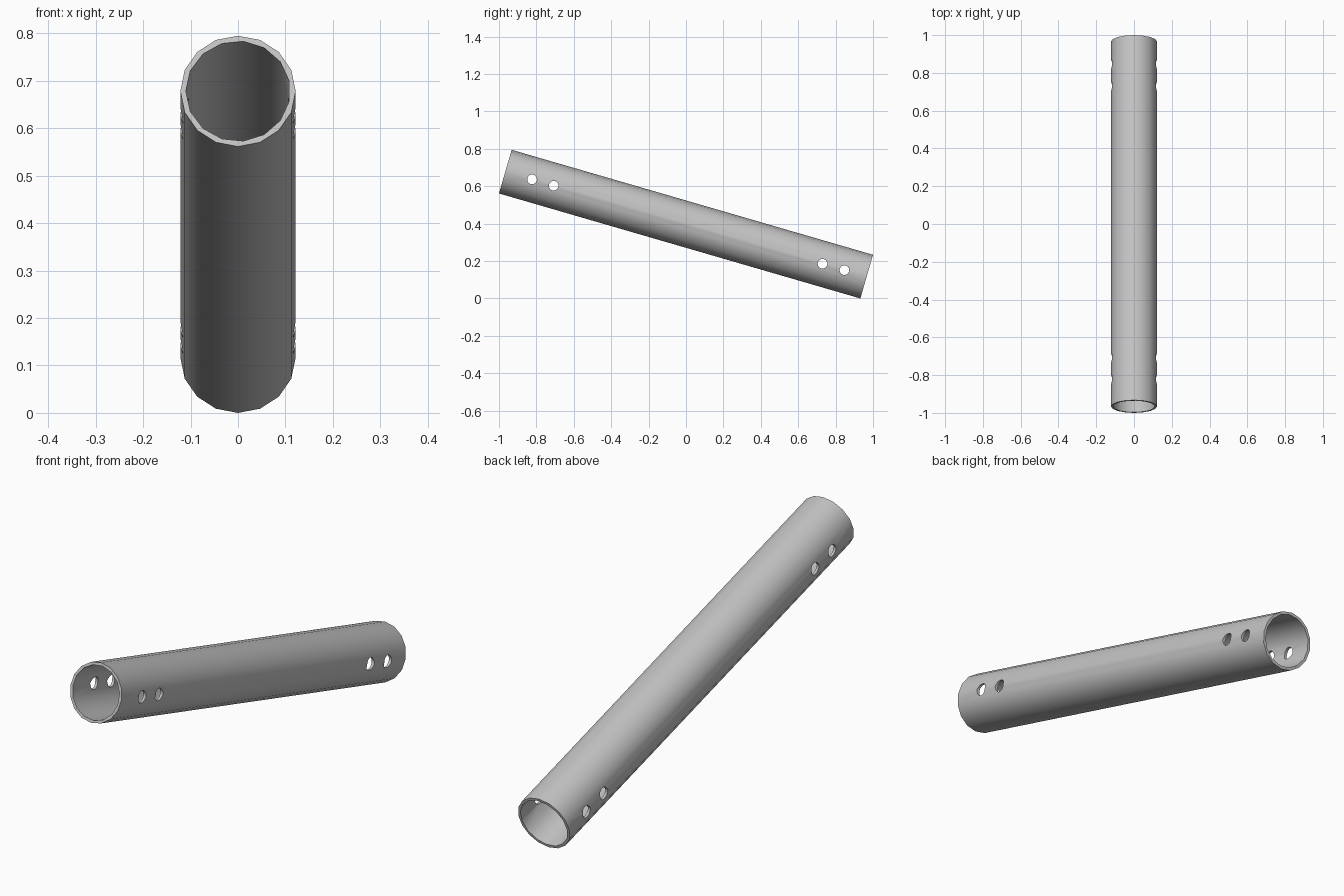
import bpy
import bmesh
from math import pi, radians
from mathutils import Matrix

if "Cube" in bpy.data.objects:
    bpy.data.objects.remove(bpy.data.objects["Cube"], do_unlink=True)

LENGTH, OUTER, INNER, HOLE = 2.012, 0.1215, 0.11, 0.026
TILT = radians(16.2)
HOLE_POSITIONS = (-0.857, -0.737, 0.76, 0.882)   # along the tube axis

steel = bpy.data.materials.new("light grey metal")
steel.use_nodes = True
GREY = (0.55, 0.55, 0.55, 1)
steel.diffuse_color = GREY
steel.node_tree.nodes["Principled BSDF"].inputs["Base Color"].default_value = GREY


def cylinder(name, sides, radius, depth, matrix):
    bm = bmesh.new()
    bmesh.ops.create_cone(bm, cap_ends=True, segments=sides, radius1=radius,
                          radius2=radius, depth=depth, matrix=matrix)
    mesh = bpy.data.meshes.new(name)
    bm.to_mesh(mesh)
    bm.free()
    mesh.materials.append(steel)
    obj = bpy.data.objects.new(name, mesh)
    bpy.context.collection.objects.link(obj)
    return obj


# Tube body, built along local z
tube = cylinder("tube", 16, OUTER, LENGTH, Matrix())

# Bore and cross-drilled bolt holes
cutters = [cylinder("bore_cutter", 15, INNER, LENGTH + 0.2, Matrix.Rotation(pi / 2, 4, "Z"))]
for s in HOLE_POSITIONS:
    place = Matrix.Translation((0, 0, s)) @ Matrix.Rotation(pi / 2, 4, "Y")
    cutters.append(cylinder("bolt_hole_cutter", 16, HOLE, 0.4, place))

for cutter in cutters:
    cutter.hide_render = True
    cut = tube.modifiers.new(cutter.name, "BOOLEAN")
    cut.operation = "DIFFERENCE"
    cut.solver = "EXACT"
    cut.object = cutter

# Bake the cuts, then drop the cutters
bpy.context.view_layer.update()
evaluated = tube.evaluated_get(bpy.context.evaluated_depsgraph_get())
baked = bpy.data.meshes.new_from_object(evaluated)
tube.modifiers.clear()
tube.data = baked
for cutter in cutters:
    bpy.data.objects.remove(cutter, do_unlink=True)

# Tilt the tube so the front end is raised and the rear end touches the ground
baked.transform(Matrix.Translation((0, 0, 0.3973)) @ Matrix.Rotation(-pi / 2 - TILT, 4, "X"))

bpy.ops.object.select_all(action="DESELECT")
tube.select_set(True)
bpy.context.view_layer.objects.active = tube
bpy.ops.object.shade_smooth_by_angle(angle=radians(30))
